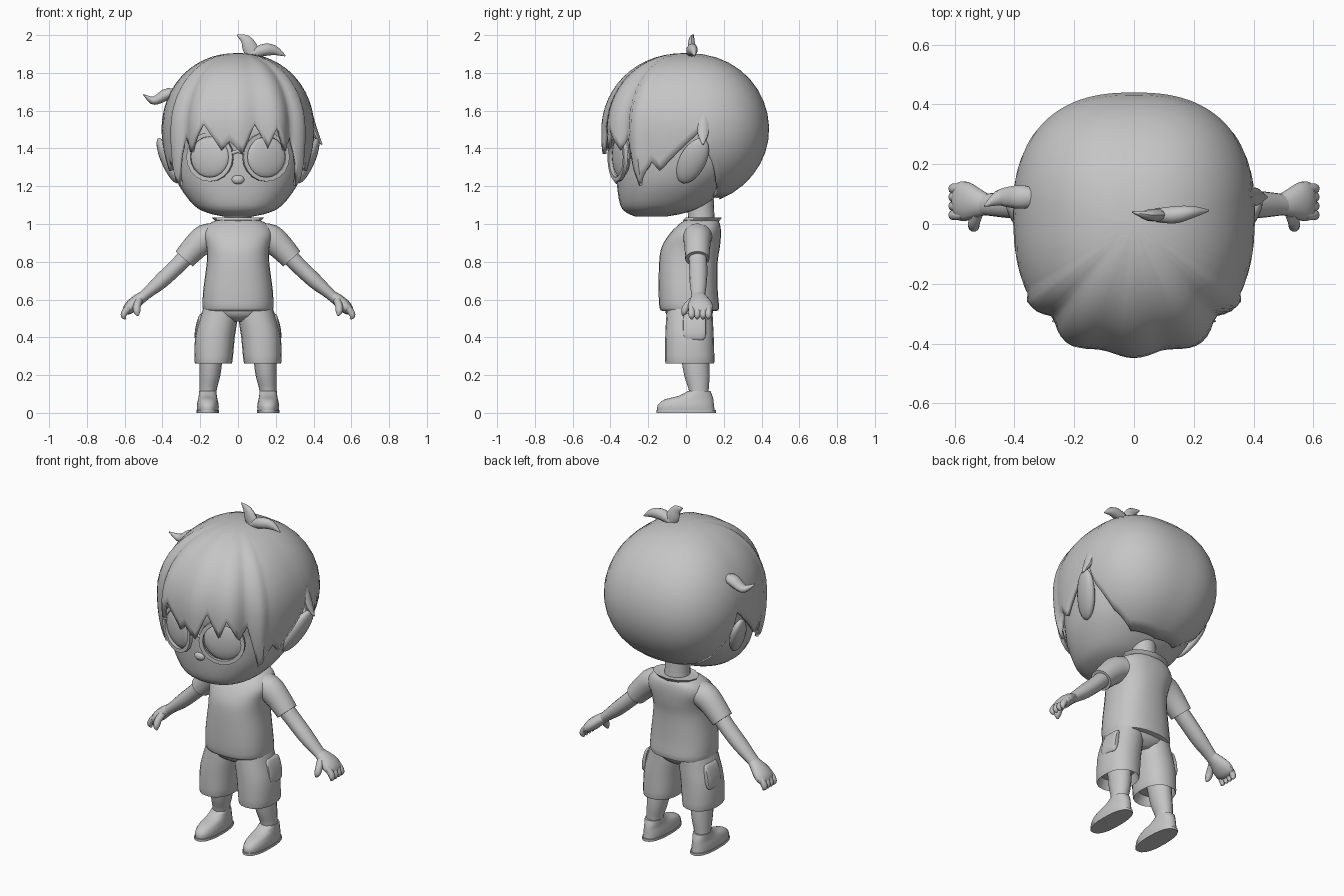
import bpy, bmesh, math
from mathutils import Vector, Matrix

if "Cube" in bpy.data.objects:
    bpy.data.objects.remove(bpy.data.objects["Cube"])

grey = bpy.data.materials.new("plain_grey")
grey.diffuse_color = (0.56, 0.56, 0.56, 1)
grey.use_nodes = True
grey.node_tree.nodes["Principled BSDF"].inputs["Base Color"].default_value = grey.diffuse_color


def finish(name, bm, mirror=False, thick=0, fix=True):
    if fix:
        bmesh.ops.recalc_face_normals(bm, faces=bm.faces)
    me = bpy.data.meshes.new(name)
    bm.to_mesh(me)
    bm.free()
    me.materials.append(grey)
    me.shade_smooth()
    me.set_sharp_from_angle(angle=math.radians(45))
    ob = bpy.data.objects.new(name, me)
    bpy.context.collection.objects.link(ob)
    if thick:
        mod = ob.modifiers.new("thickness", 'SOLIDIFY')
        mod.thickness, mod.offset = thick, -1
    if mirror:
        mod = ob.modifiers.new("mirror", 'MIRROR')
        mod.use_mirror_merge = False
    return ob


def smooth_rows(rows, steps):
    """Catmull-Rom interpolation between rows of numbers."""
    out = []
    for i in range(len(rows) - 1):
        a, b, c, d = (rows[max(i - 1, 0)], rows[i], rows[i + 1],
                      rows[min(i + 2, len(rows) - 1)])
        for s in range(steps):
            t = s / steps
            out.append([0.5 * (2*q + (r-p)*t + (2*p-5*q+4*r-w)*t*t + (3*q-p-3*r+w)*t**3)
                        for p, q, r, w in zip(a, b, c, d)])
    return out + [list(rows[-1])]


def loft(name, rows, n=20, p=2.0, along=False, mirror=False, steps=3):
    """Rows are x, y, z, half width, half depth; rings are level or follow the path."""
    rows = smooth_rows(rows, steps)
    pts = [Vector(r[:3]) for r in rows]
    bm = bmesh.new()
    rings = []
    for i, r in enumerate(rows):
        u, v = Vector((1, 0, 0)), Vector((0, 1, 0))
        if along:
            t = (pts[min(i + 1, len(pts) - 1)] - pts[max(i - 1, 0)]).normalized()
            u = t.cross(v).normalized()
            v = u.cross(t)
        ring = []
        for k in range(n):
            a = 2 * math.pi * k / n
            c, s = math.cos(a), math.sin(a)
            c = math.copysign(abs(c) ** (2 / p), c)
            s = math.copysign(abs(s) ** (2 / p), s)
            ring.append(bm.verts.new(pts[i] + u * (c * r[3]) + v * (s * r[4])))
        rings.append(ring)
    for lo, hi in zip(rings, rings[1:]):
        for k in range(n):
            m = (k + 1) % n
            bm.faces.new((lo[k], lo[m], hi[m], hi[k]))
    bm.faces.new(rings[0])
    bm.faces.new(rings[-1])
    return finish(name, bm, mirror)


def bands(rows, x=0):
    """z, half width, front y, back y (and optional centre x) to loft rows."""
    return [(r[4] if len(r) > 4 else x, (r[2] + r[3]) / 2, r[0], r[1], (r[3] - r[2]) / 2)
            for r in rows]


def ball(name, loc, size, rot=(0, 0, 0), mirror=False):
    m = Matrix.Translation(loc)
    for ang, ax in zip(rot, 'XYZ'):
        m = m @ Matrix.Rotation(math.radians(ang), 4, ax)
    bm = bmesh.new()
    bmesh.ops.create_uvsphere(bm, u_segments=20, v_segments=12, radius=1,
                              matrix=m @ Matrix.Diagonal((*size, 1)))
    return finish(name, bm, mirror)


# Head, neck and face
loft("head", bands([(1.04, .08, -.27, -.1), (1.06, .165, -.315, 0), (1.1, .235, -.348, .1),
                    (1.2, .31, -.365, .22), (1.3, .347, -.37, .3), (1.4, .362, -.37, .32),
                    (1.5, .37, -.385, .32), (1.65, .33, -.33, .28), (1.8, .2, -.2, .2)]),
     n=32, p=2.3)
loft("neck", [(0, .085, .97, .08, .075), (0, .08, 1.05, .07, .07), (0, .07, 1.2, .075, .075)])
ball("nose", (0, -.36, 1.235), (.035, .022, .025))
ball("ear", (.37, .035, 1.335), (.035, .07, .14), (-28, 22, 0), True)
ball("eye", (.15, -.342, 1.36), (.116, .032, .116), (0, 0, 20), True)

# Round glasses: rims and bridge
rim = bmesh.new()
turn = Matrix.Translation((.148, -.362, 1.355)) @ Matrix.Rotation(math.radians(20), 4, 'Z')
rim_rings = []
for k in range(20):
    a = 2 * math.pi * k / 20
    rim_rings.append([rim.verts.new(turn @ Vector((r * math.cos(a), y, r * math.sin(a))))
                      for r, y in ((.108, -.01), (.13, -.01), (.13, .01), (.108, .01))])
for k in range(20):
    for j in range(4):
        A, B = rim_rings[k], rim_rings[(k + 1) % 20]
        rim.faces.new((A[j], A[(j + 1) % 4], B[(j + 1) % 4], B[j]))
finish("glasses_rim", rim, True)
loft("glasses_bridge", [(-.04, -.4, 1.37, .01, .009), (0, -.405, 1.385, .01, .009),
                        (.04, -.4, 1.37, .01, .009)], n=8, along=True)

# Hair: dome whose lower edge follows fringe spikes, side locks and nape
FRINGE = [(-42, 1.46), (-36, 1.38), (-24, 1.53), (-12, 1.39), (-6, 1.44), (3, 1.37),
          (12, 1.53), (21, 1.4), (27, 1.51), (36, 1.39), (42, 1.46)]
SIDES = [(42, 1.46), (51, 1.2), (63, 1.33), (69, 1.28), (90, 1.42),
         (102, 1.5), (108, 1.36), (120, 1.22), (135, 1.14), (180, 1.13)]


def edge_height(deg):
    a = deg if deg <= 180 else deg - 360
    table, a = (FRINGE, a) if abs(a) <= 42 else (SIDES, abs(a))
    for (a0, z0), (a1, z1) in zip(table, table[1:]):
        if a <= a1:
            return z0 + (z1 - z0) * (a - a0) / (a1 - a0)


hair = bmesh.new()
COUNT, LEVELS = 120, 16
top = hair.verts.new((0, 0, 1.905))
levels = []
for j in range(1, LEVELS + 1):
    ring = []
    for i in range(COUNT):
        deg = i * 360 / COUNT
        side = min(deg, 360 - deg)
        a = math.radians(deg)
        phi = math.acos((edge_height(deg) - 1.5) / .405) * j / LEVELS
        p = 2.3 if side < 90 else 2.5
        reach = ((abs(math.sin(a)) / .408) ** p + (abs(math.cos(a)) / .44) ** p) ** (-1 / p)
        blend = min(max((side - 70) / 40, 0), 1)
        # upper dome slightly squared, front locks hang, nape curls under
        k = .92 if phi < math.pi / 2 else .3 + .7 * blend
        ripple = .01 * math.cos(math.radians(side * 13)) if side < 55 else -.009
        ripple -= .022 * math.exp(-((side - 41) / 5) ** 2)
        r = reach * math.sin(phi) ** k + (1 - blend) * ripple * j / LEVELS
        ring.append(hair.verts.new((r * math.sin(a), -r * math.cos(a), 1.5 + .405 * math.cos(phi))))
    levels.append(ring)
for i in range(COUNT):
    m = (i + 1) % COUNT
    hair.faces.new((top, levels[0][i], levels[0][m]))
    for up, lo in zip(levels, levels[1:]):
        hair.faces.new((up[i], lo[i], lo[m], up[m]))
finish("hair", hair, thick=.02, fix=False)

# Loose tufts of hair
TUFTS = [[(.09, .03, 1.88, .035, .02), (.065, .03, 1.93, .04, .022),
          (.04, .03, 1.975, .028, .015), (-.005, .04, 2, .003, .003)],
         [(.06, .03, 1.89, .02, .02), (.13, .03, 1.92, .032, .03),
          (.19, .04, 1.92, .027, .022), (.25, .045, 1.89, .003, .003)],
         [(-.27, .09, 1.68, .01, .01), (-.365, .09, 1.69, .03, .04), (-.42, .09, 1.662, .026, .035),
          (-.455, .085, 1.655, .02, .026), (-.5, .06, 1.685, .003, .003)],
         [(.375, .09, 1.58, .02, .03), (.408, .09, 1.48, .018, .03), (.445, .09, 1.42, .003, .003)]]
for i, t in enumerate(TUFTS):
    loft("hair_tuft_%d" % (i + 1), t, n=10, along=True)

# Shirt, collar and sleeves
loft("shirt", bands([(.54, .172, -.125, .16), (.555, .187, -.14, .175), (.65, .184, -.145, .168),
                     (.8, .165, -.142, .168), (.88, .168, -.128, .18), (.95, .185, -.085, .185),
                     (1, .155, -.035, .18), (1.025, .1, .0, .165)]), n=28, p=2.4)
loft("collar", bands([(1.0, .1, -.01, .16), (1.02, .125, -.015, .18), (1.035, .14, 0, .19),
                      (1.03, .075, .01, .15)]), n=12, steps=1)
loft("sleeve", [(.1, .065, .945, .06, .08), (.17, .06, .925, .075, .075),
                (.23, .06, .875, .068, .068), (.285, .06, .815, .06, .064)],
     along=True, mirror=True)

# Arms and hands
loft("arm", [(.25, .06, .85, .045, .048), (.33, .065, .77, .043, .048), (.41, .065, .695, .04, .046),
             (.48, .065, .635, .03, .038), (.52, .065, .6, .028, .034)], n=16, along=True, mirror=True)
loft("palm", [(.49, .065, .625, .026, .034), (.525, .07, .6, .032, .05), (.56, .075, .57, .034, .066),
              (.585, .077, .545, .028, .064), (.6, .077, .53, .015, .045)], n=14, along=True, mirror=True)
for i, y in enumerate((.03, .06, .09, .118)):
    loft("finger_%d" % (i + 1), [(.57, y, .565, .02, .018), (.598, y, .535, .018, .018),
                                 (.605, y, .512, .015, .016), (.595, y, .497, .005, .005)],
         n=10, along=True, mirror=True)
loft("thumb", [(.525, .035, .595, .02, .02), (.535, .005, .565, .02, .02), (.535, -.01, .535, .018, .017),
               (.528, -.015, .515, .005, .005)], n=10, along=True, mirror=True)

# Shorts with recessed leg openings and soft side pockets
loft("shorts_hips", bands([(.485, .06, -.06, .1), (.515, .15, -.1, .135), (.56, .178, -.115, .15)]), p=2.4)
loft("shorts_leg", bands([(.31, .08, -.08, .135, .135), (.275, .088, -.1, .142, .13),
                          (.27, .1, -.11, .15, .13), (.4, .105, -.11, .147, .122),
                          (.5, .1, -.105, .142, .102), (.56, .09, -.1, .14, .092)]),
     p=2.3, mirror=True)
loft("pocket", [(.216, .045, .385, .006, .045), (.213, .045, .4, .017, .058), (.208, .045, .45, .018, .062),
                (.196, .045, .51, .013, .058), (.192, .045, .525, .005, .045)], n=16, p=3.5, mirror=True, steps=2)

# Legs and shoes
loft("leg", bands([(.05, .045, .02, .12, .16), (.12, .045, .015, .12, .158), (.2, .055, -.01, .125, .148),
                   (.32, .062, -.03, .12, .14)]), n=16, mirror=True)
loft("shoe_sole", bands([(0, .06, -.157, .158, .16), (.014, .06, -.157, .158, .16)]),
     n=24, p=2.4, mirror=True, steps=1)
loft("shoe", bands([(.01, .057, -.152, .152, .16), (.04, .058, -.15, .148, .16),
                    (.07, .052, -.115, .145, .16), (.09, .048, -.04, .14, .16),
                    (.115, .046, .01, .13, .16)]), n=24, p=2.3, mirror=True)
